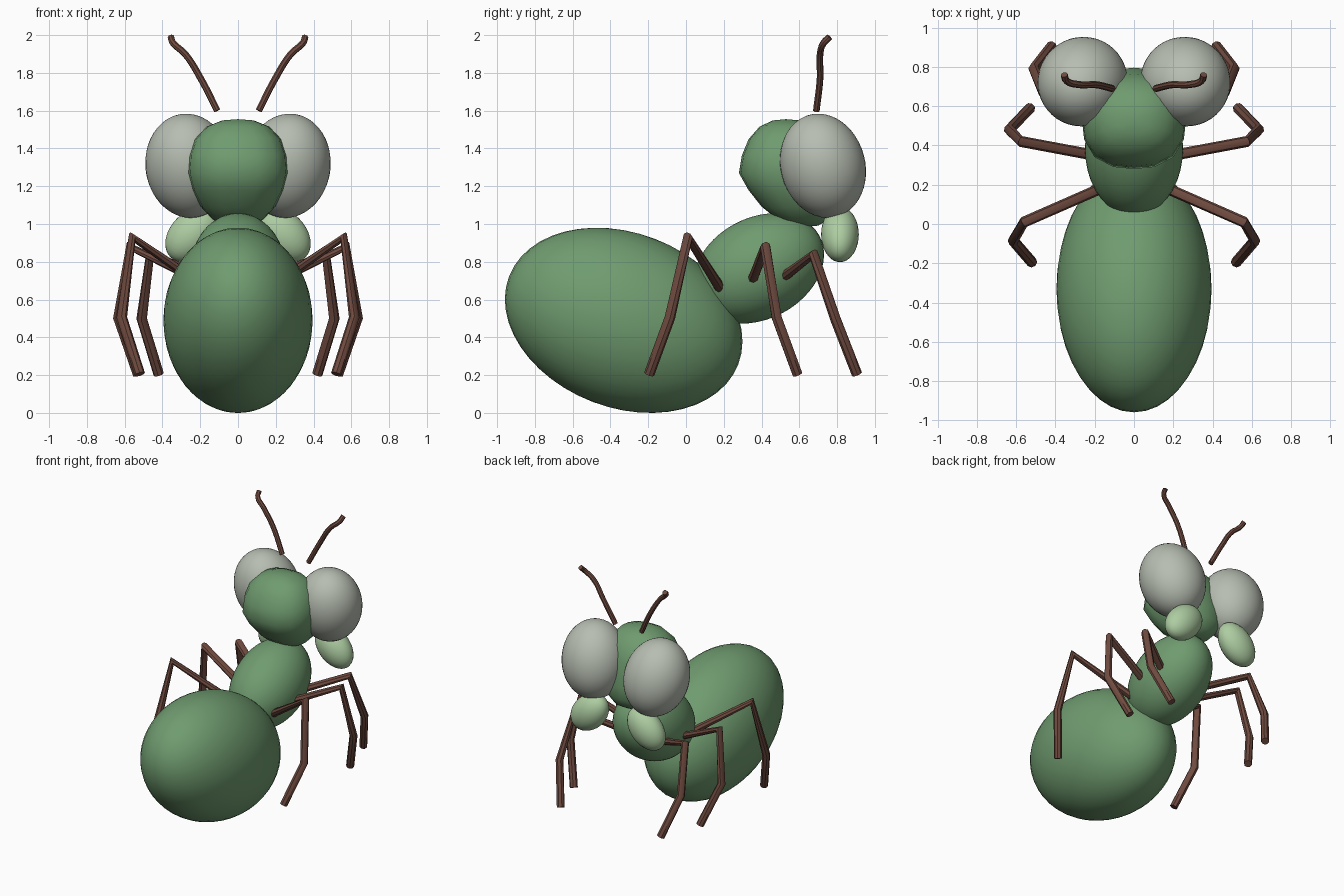
import bpy
from math import radians, copysign
from mathutils import Vector

cube = bpy.data.objects.get("Cube")
if cube:
    bpy.data.objects.remove(cube, do_unlink=True)


def material(name, rgb):
    m = bpy.data.materials.new(name)
    m.use_nodes = True
    m.diffuse_color = (*rgb, 1)
    bsdf = next(n for n in m.node_tree.nodes if n.type == "BSDF_PRINCIPLED")
    bsdf.inputs["Base Color"].default_value = (*rgb, 1)
    return m


GREEN = material("leaf_green", (0.16, 0.33, 0.16))
PALE = material("pale_green", (0.42, 0.61, 0.36))
GREY = material("eye_grey", (0.47, 0.51, 0.44))
BROWN = material("leg_brown", (0.16, 0.07, 0.05))


def ellipsoid(name, center, radii, tilt, mat, segments=40, rings=24):
    bpy.ops.mesh.primitive_uv_sphere_add(
        segments=segments, ring_count=rings, radius=1, location=center,
        rotation=[radians(a) for a in tilt])
    ob = bpy.context.object
    ob.name = name
    ob.scale = radii
    ob.data.materials.append(mat)
    bpy.ops.object.shade_smooth()
    return ob


def tube(name, points, radius, mat, smooth=False):
    cu = bpy.data.curves.new(name, "CURVE")
    cu.dimensions = "3D"
    cu.bevel_depth = radius
    cu.bevel_resolution = 2
    cu.use_fill_caps = True
    sp = cu.splines.new("BEZIER")
    sp.bezier_points.add(len(points) - 1)
    for bp, p in zip(sp.bezier_points, points):
        bp.co = p
        bp.handle_left_type = bp.handle_right_type = "AUTO" if smooth else "VECTOR"
    sp.resolution_u = 5 if smooth else 1
    cu.materials.append(mat)
    ob = bpy.data.objects.new(name, cu)
    bpy.context.collection.objects.link(ob)
    # turn the swept curve into a plain mesh
    bpy.ops.object.select_all(action="DESELECT")
    ob.select_set(True)
    bpy.context.view_layer.objects.active = ob
    bpy.ops.object.convert(target="MESH")
    bpy.ops.object.shade_smooth_by_angle(angle=radians(40))


# Body
ellipsoid("abdomen", (0, -0.33, 0.49), (0.395, 0.65, 0.462), (-21, 0, 0), GREEN)
ellipsoid("thorax", (0, 0.385, 0.765), (0.25, 0.365, 0.268), (28, 0, 0), GREEN)

# Head: coarse rounded box, leaning forward and narrowing at the chin
head = ellipsoid("head", (0, 0.53, 1.27), (0.265, 0.25, 0.285), (0, 0, 0), GREEN, 16, 10)
for v in head.data.vertices:
    n = v.co.normalized()
    size = sum(abs(c) ** 2.5 for c in n) ** (-1 / 2.5)
    v.co = n * size
    if v.co.z < 0:
        v.co.x *= 1 + 0.22 * v.co.z
        v.co.y = v.co.y * (1 + 0.15 * v.co.z) - 0.42 * v.co.z
    else:
        v.co.y *= 1 - 0.12 * v.co.z

# Joints from hip to foot, given for the +x side
LEGS = {
    "front_leg": [(0.17, 0.51, 0.715), (0.465, 0.675, 0.84), (0.51, 0.79, 0.5), (0.42, 0.905, 0.205)],
    "middle_leg": [(0.2, 0.35, 0.7), (0.575, 0.42, 0.88), (0.635, 0.48, 0.505), (0.53, 0.59, 0.205)],
    "rear_leg": [(0.16, 0.185, 0.655), (0.56, 0.01, 0.93), (0.615, -0.085, 0.505), (0.52, -0.195, 0.205)],
}
ANTENNA = [(0.11, 0.69, 1.6), (0.2, 0.71, 1.775), (0.28, 0.71, 1.9), (0.345, 0.73, 1.96), (0.355, 0.76, 1.99)]

# Paired parts
for side, s in (("left", 1), ("right", -1)):
    ellipsoid(side + "_eye", (s * 0.262, 0.725, 1.308), (0.228, 0.224, 0.28),
              (15, s * 8, 0), GREY)
    ellipsoid(side + "_mandible", (s * 0.238, 0.815, 0.945), (0.17, 0.1, 0.12),
              (0, s * 45, 0), PALE, 28, 16)
    for name, joints in LEGS.items():
        tube(f"{side}_{name}", [(s * x, y, z) for x, y, z in joints], 0.028, BROWN)
    tube(side + "_antenna", [(s * x, y, z) for x, y, z in ANTENNA], 0.018, BROWN, True)
